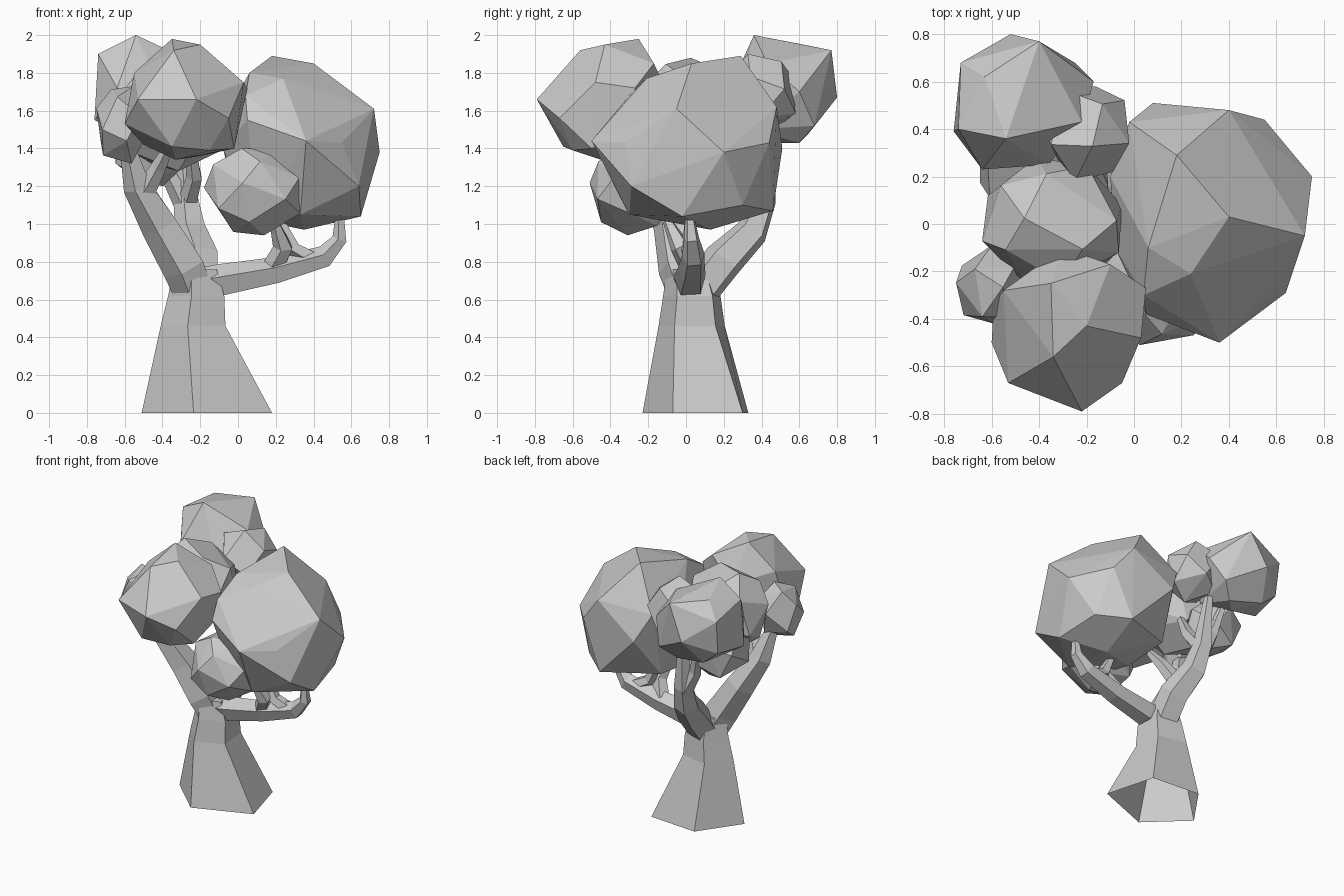
import bpy, bmesh, math, random
from mathutils import Vector

Z = Vector((0, 0, 1))


def finish(bm, name):
    bmesh.ops.recalc_face_normals(bm, faces=bm.faces)
    me = bpy.data.meshes.new(name)
    bm.to_mesh(me)
    bm.free()
    ob = bpy.data.objects.new(name, me)
    bpy.context.collection.objects.link(ob)
    return ob


def limb(name, path, sides=5, phase=-103, base=None):
    """Five-sided tapering tube through (x, y, z, radius) points; an outline may replace the first ring."""
    bm = bmesh.new()
    pts = [Vector(p[:3]) for p in path]
    rings = []
    for i, p in enumerate(pts):
        t = (pts[min(i + 1, len(pts) - 1)] - pts[max(i - 1, 0)]).normalized()
        q = Z.rotation_difference(Z if base else t)
        ring = []
        for k in range(sides):
            a = math.radians(phase + 360 * k / sides)
            co = p + q @ Vector((math.cos(a), math.sin(a), 0)) * path[i][3]
            if base and i == 0:
                co = Vector((*base[k], p.z))
            ring.append(bm.verts.new(co))
        rings.append(ring)
    for a, b in zip(rings, rings[1:]):
        for k in range(sides):
            n = (k + 1) % sides
            bm.faces.new((a[k], a[n], b[n], b[k]))
    bm.faces.new(rings[-1])
    return finish(bm, name)


def hull(name, points):
    """Faceted foliage: convex hull with nearly flat facets merged."""
    bm = bmesh.new()
    for p in points:
        bm.verts.new(p)
    bmesh.ops.convex_hull(bm, input=bm.verts)
    junk = [v for v in bm.verts if not v.link_faces]
    bmesh.ops.delete(bm, geom=junk, context='VERTS')
    bmesh.ops.dissolve_limit(bm, angle_limit=math.radians(5), verts=bm.verts, edges=bm.edges)
    return finish(bm, name)


def blob(name, lo, hi, n, seed):
    """Evenly scattered, jittered points stretched to a bounding box."""
    rnd = random.Random(seed)
    pts = []
    for i in range(n):
        z = 1 - 2 * (i + 0.5) / n
        r = math.sqrt(1 - z * z)
        a = i * 2.39996 + seed
        v = Vector((r * math.cos(a), r * math.sin(a), z))
        v += Vector([rnd.uniform(-0.12, 0.12) for _ in range(3)])
        pts.append(v.normalized())
    for k in range(3):
        mn, mx = min(p[k] for p in pts), max(p[k] for p in pts)
        for p in pts:
            p[k] = lo[k] + (p[k] - mn) / (mx - mn) * (hi[k] - lo[k])
    return hull(name, pts)


# Flared trunk, open underneath
limb("trunk", [(-0.17, 0.06, 0, 0.35), (-0.225, 0.035, 0.46, 0.185),
               (-0.21, 0.035, 0.62, 0.16), (-0.22, 0.02, 0.76, 0.125)],
     base=[(-0.235, -0.23), (0.18, -0.07), (0.08, 0.3), (-0.3, 0.33), (-0.51, 0.03)])

# Main limbs
limb("left_limb", [(-0.22, 0.02, 0.62, 0.11), (-0.28, -0.03, 0.77, 0.12), (-0.41, -0.07, 0.99, 0.105),
                   (-0.53, -0.14, 1.2, 0.08), (-0.58, -0.2, 1.4, 0.045)])
limb("right_limb", [(-0.22, 0.02, 0.68, 0.085), (-0.08, 0.02, 0.7, 0.09), (0.2, 0.03, 0.75, 0.075),
                    (0.46, 0.04, 0.825, 0.062), (0.54, 0.03, 0.92, 0.042), (0.54, 0.02, 1.04, 0.025)])
limb("back_limb", [(-0.2, 0.05, 0.62, 0.11), (-0.2, 0.2, 0.81, 0.11), (-0.25, 0.35, 0.96, 0.09),
                   (-0.27, 0.41, 1.12, 0.07), (-0.29, 0.45, 1.5, 0.03)])

# Twigs reaching into the foliage
limb("left_twig", [(-0.5, -0.13, 1.15, 0.06), (-0.42, -0.2, 1.3, 0.045), (-0.36, -0.28, 1.42, 0.025)])
limb("right_twig", [(0.18, 0.03, 0.76, 0.06), (0.24, -0.03, 0.88, 0.055), (0.19, -0.1, 1.02, 0.025)])
limb("right_inner_twig", [(0.4, 0.04, 0.81, 0.05), (0.29, 0.02, 0.87, 0.045), (0.21, 0.02, 1.04, 0.025)])
limb("back_twig", [(-0.27, 0.41, 1.08, 0.06), (-0.36, 0.4, 1.25, 0.045), (-0.42, 0.45, 1.48, 0.025)])
limb("middle_twig", [(-0.27, 0.41, 1.1, 0.055), (-0.23, 0.3, 1.25, 0.045), (-0.25, 0.2, 1.42, 0.025)])

# Three large crowns, placed by their corner points
hull("large_foliage", [
    (0.18, 0.29, 1.89), (0.40, 0.03, 1.85), (0.24, -0.21, 1.77), (0.72, -0.05, 1.61),
    (0.75, 0.20, 1.38), (0.36, -0.50, 1.44), (0.55, -0.32, 1.43), (0.64, -0.29, 1.20),
    (0.65, -0.02, 1.04), (0.55, 0.44, 1.43), (0.40, 0.48, 1.62), (0.08, 0.51, 1.40),
    (-0.02, 0.43, 1.6), (-0.1, 0.2, 1.5), (0.05, -0.38, 1.55), (0.06, -0.1, 1.8),
    (0.33, -0.30, 1.05), (0.35, 0.13, 0.97), (0.4, 0.46, 1.07), (0.1, -0.2, 1.05),
    (0.0, 0.3, 1.1), (0.05, 0.0, 1.03), (0.6, 0.3, 1.1), (-0.08, -0.1, 1.4), (0.04, -0.3, 1.68)])
hull("front_left_foliage", [
    (-0.35, -0.25, 1.98), (-0.2, -0.43, 1.95), (-0.34, -0.56, 1.92), (-0.22, -0.79, 1.66),
    (-0.53, -0.67, 1.66), (-0.05, -0.67, 1.56), (0.03, -0.48, 1.75), (0.05, -0.27, 1.72),
    (-0.1, -0.17, 1.85), (-0.3, -0.1, 1.7), (-0.55, -0.28, 1.8), (-0.6, -0.5, 1.53),
    (-0.59, -0.33, 1.55), (-0.35, -0.65, 1.41), (-0.02, -0.5, 1.4), (-0.33, -0.45, 1.34),
    (-0.2, -0.25, 1.36), (-0.5, -0.3, 1.42), (0.0, -0.25, 1.5), (-0.15, -0.6, 1.39)])
hull("back_left_foliage", [
    (-0.54, 0.36, 2.0), (-0.4, 0.77, 1.92), (-0.63, 0.62, 1.95), (-0.73, 0.68, 1.83),
    (-0.52, 0.8, 1.67), (-0.17, 0.6, 1.7), (-0.22, 0.43, 1.85), (-0.36, 0.25, 1.62),
    (-0.64, 0.23, 1.72), (-0.76, 0.39, 1.55), (-0.45, 0.5, 1.43), (-0.35, 0.6, 1.43),
    (-0.6, 0.65, 1.48), (-0.25, 0.68, 1.52), (-0.3, 0.35, 1.5), (-0.74, 0.4, 1.9), (-0.72, 0.65, 1.58)])

# Remaining foliage clumps: low corner, high corner, point count, seed
for name, lo, hi, n, seed in [
    ("middle_foliage", (-0.64, -0.25, 1.28), (-0.05, 0.28, 1.88), 20, 3),
    ("low_front_foliage", (-0.18, -0.51, 0.94), (0.34, -0.03, 1.4), 20, 4),
    ("small_back_foliage", (-0.4, 0.18, 1.47), (-0.02, 0.58, 1.9), 14, 5),
    ("small_left_foliage", (-0.75, -0.42, 1.32), (-0.47, -0.09, 1.73), 14, 6),
    ("low_left_foliage", (-0.65, 0.05, 1.2), (-0.27, 0.45, 1.6), 14, 7),
]:
    blob(name, lo, hi, n, seed)
